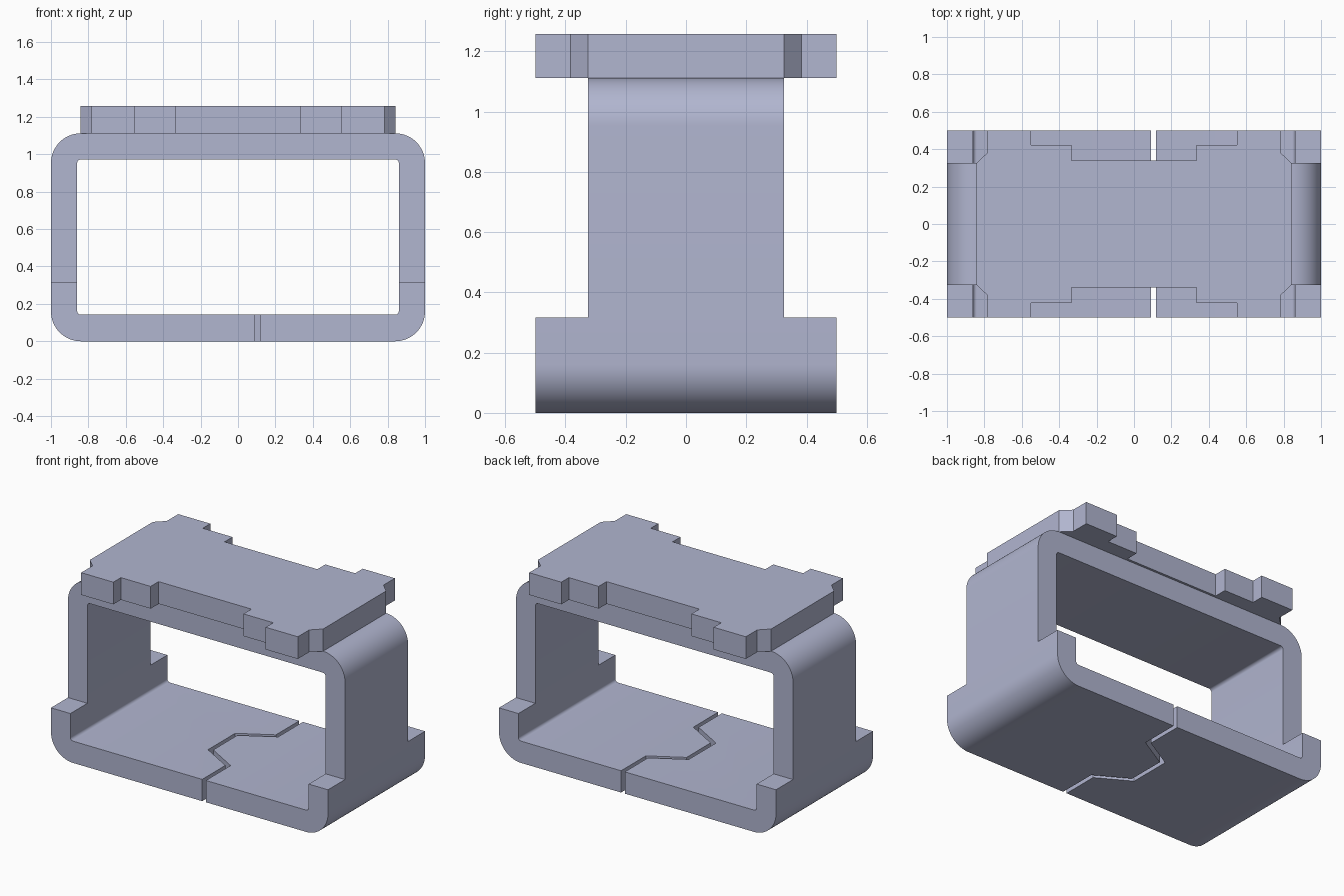
import bpy, bmesh, math
from mathutils import Vector

cube = bpy.data.objects.get("Cube")
if cube:
    bpy.data.objects.remove(cube, do_unlink=True)

mat = bpy.data.materials.new("blue grey")
mat.use_nodes = True
COLOUR = (0.44, 0.465, 0.63, 1.0)
mat.diffuse_color = COLOUR
mat.node_tree.nodes["Principled BSDF"].inputs["Base Color"].default_value = COLOUR


def prism(name, outline, direction):
    """Extrude a closed outline of 3D points along a vector."""
    bm = bmesh.new()
    face = bm.faces.new([bm.verts.new(p) for p in outline])
    new = bmesh.ops.extrude_face_region(bm, geom=[face])["geom"]
    bmesh.ops.translate(bm, vec=Vector(direction),
                        verts=[v for v in new if isinstance(v, bmesh.types.BMVert)])
    bmesh.ops.recalc_face_normals(bm, faces=bm.faces)
    mesh = bpy.data.meshes.new(name)
    bm.to_mesh(mesh)
    bm.free()
    mesh.materials.append(mat)
    ob = bpy.data.objects.new(name, mesh)
    bpy.context.collection.objects.link(ob)
    return ob


def rounded_rect(hx, z0, z1, r, y, steps):
    """Rounded rectangle outline in the xz plane."""
    corners = [(hx - r, z1 - r), (-hx + r, z1 - r), (-hx + r, z0 + r), (hx - r, z0 + r)]
    pts = []
    for i, (cx, cz) in enumerate(corners):
        for k in range(steps + 1):
            a = math.pi / 2 * (i + k / steps)
            pts.append((cx + r * math.cos(a), y, cz + r * math.sin(a)))
    return pts


def cut(target, cutter):
    """Subtract the cutter, then discard it."""
    cutter.hide_render = True
    mod = target.modifiers.new("cut", "BOOLEAN")
    mod.operation, mod.solver, mod.object = "DIFFERENCE", "EXACT", cutter
    bpy.context.view_layer.objects.active = target
    bpy.ops.object.modifier_apply(modifier=mod.name)
    bpy.data.objects.remove(cutter, do_unlink=True)


# Band: rounded ring, narrower above the lower side steps
band = prism("band", rounded_rect(1.0, 0, 1.112, 0.16, -0.5, 16), (0, 1, 0))
cut(band, prism("opening", rounded_rect(0.86, 0.142, 0.972, 0.02, -0.6, 6), (0, 1.2, 0)))
for s in (-1, 1):
    box = [(x, s * 0.325, z) for x, z in ((-1.2, 0.317), (1.2, 0.317), (1.2, 1.3), (-1.2, 1.3))]
    cut(band, prism("side_trim", box, (0, s * 0.4, 0)))

# Interlocking slit through the floor
H = 0.0135
path = [(0.105, -0.6, 0), (0.105, -0.253, 1), (-0.105, -0.132, 1),
        (-0.105, 0.132, -1), (0.105, 0.253, -1), (0.105, 0.6, 0)]
side = lambda s: [(x + s * H, y + s * m * 0.577 * H, -0.1) for x, y, m in path]
cut(band, prism("slit", side(1) + side(-1)[::-1], (0, 0, 0.4)))

# Stepped top plate, one quarter mirrored into four
quarter = [(0.842, 0.325), (0.782, 0.383), (0.782, 0.5), (0.55, 0.5),
           (0.55, 0.422), (0.335, 0.422), (0.335, 0.34)]
half = quarter + [(-x, y) for x, y in reversed(quarter)]
outline = half + [(x, -y) for x, y in reversed(half)]
plate = prism("top_plate", [(x, y, 1.112) for x, y in outline], (0, 0, 0.145))

# Smooth the rounded corners, keep hard edges
bpy.ops.object.select_all(action="DESELECT")
for ob in (band, plate):
    ob.select_set(True)
bpy.context.view_layer.objects.active = band
bpy.ops.object.shade_smooth_by_angle(angle=math.radians(25))
